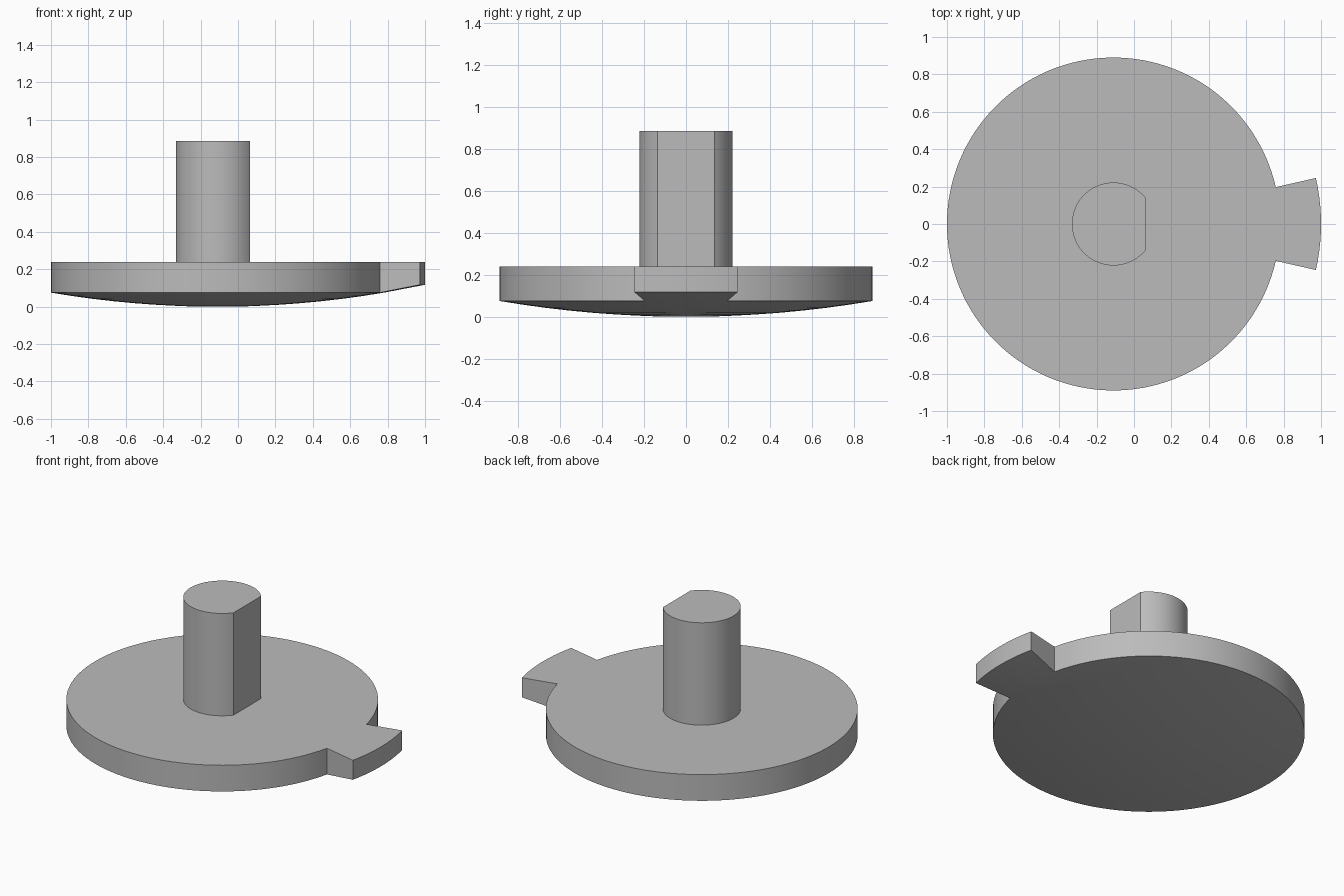
import bpy, bmesh, math

cube = bpy.data.objects.get("Cube")
if cube:
    bpy.data.objects.remove(cube)

AXIS_X = -0.11
DISC_R, TAB_R, TAB_HALF = 0.89, 1.11, math.radians(12.8)
DOME_R, DISC_TOP = 5.32, 0.24
SHAFT_R, FLAT_X, SHAFT_TOP = 0.222, 0.175, 0.885

grey = bpy.data.materials.new("plain grey")
grey.use_nodes = True
colour = (0.5, 0.5, 0.5, 1)
grey.diffuse_color = colour
grey.node_tree.nodes["Principled BSDF"].inputs["Base Color"].default_value = colour


def spread(start, end, steps):
    return [start + (end - start) * i / steps for i in range(steps + 1)]


def finish(bm, name):
    bmesh.ops.recalc_face_normals(bm, faces=bm.faces)
    mesh = bpy.data.meshes.new(name)
    bm.to_mesh(mesh)
    bm.free()
    mesh.materials.append(grey)
    obj = bpy.data.objects.new(name, mesh)
    obj.location.x = AXIS_X
    bpy.context.collection.objects.link(obj)
    bpy.ops.object.select_all(action="DESELECT")
    obj.select_set(True)
    bpy.context.view_layer.objects.active = obj
    bpy.ops.object.shade_smooth_by_angle(angle=math.radians(25))


def raise_boundary(bm, height):
    """Extrude the open rim straight up to a height and cap it."""
    rim = [e for e in bm.edges if e.is_boundary]
    new = bmesh.ops.extrude_edge_only(bm, edges=rim)["geom"]
    for v in new:
        if isinstance(v, bmesh.types.BMVert):
            v.co.z = height
    bmesh.ops.contextual_create(bm, geom=[e for e in new if isinstance(e, bmesh.types.BMEdge)])


# Disc with domed underside and radial tab
bm = bmesh.new()
tab_angles = spread(-TAB_HALF, TAB_HALF, 10)
angles = tab_angles + spread(TAB_HALF, 2 * math.pi - TAB_HALF, 120)[1:-1]


def dome_ring(radius, ring_angles):
    z = DOME_R - math.sqrt(DOME_R ** 2 - radius ** 2)
    return [bm.verts.new((radius * math.cos(a), radius * math.sin(a), z)) for a in ring_angles]


rings = [dome_ring(DISC_R * i / 8, angles) for i in range(1, 9)]
bm.faces.new(rings[0])
for inner, outer in zip(rings, rings[1:]):
    for i in range(len(angles)):
        bm.faces.new((inner[i - 1], outer[i - 1], outer[i], inner[i]))
tab_edge = dome_ring(TAB_R, tab_angles)
for i in range(1, len(tab_angles)):
    bm.faces.new((rings[-1][i - 1], tab_edge[i - 1], tab_edge[i], rings[-1][i]))
# Rest the dome exactly on the ground
lowest = min(v.co.z for v in bm.verts)
for v in rings[0]:
    v.co.z -= lowest
raise_boundary(bm, DISC_TOP)
finish(bm, "disc_with_tab")

# Shaft with one flat side
bm = bmesh.new()
half = math.acos(FLAT_X / SHAFT_R)
bm.faces.new([bm.verts.new((SHAFT_R * math.cos(a), SHAFT_R * math.sin(a), DISC_TOP))
              for a in spread(half, 2 * math.pi - half, 64)])
raise_boundary(bm, SHAFT_TOP)
finish(bm, "flatted_shaft")
